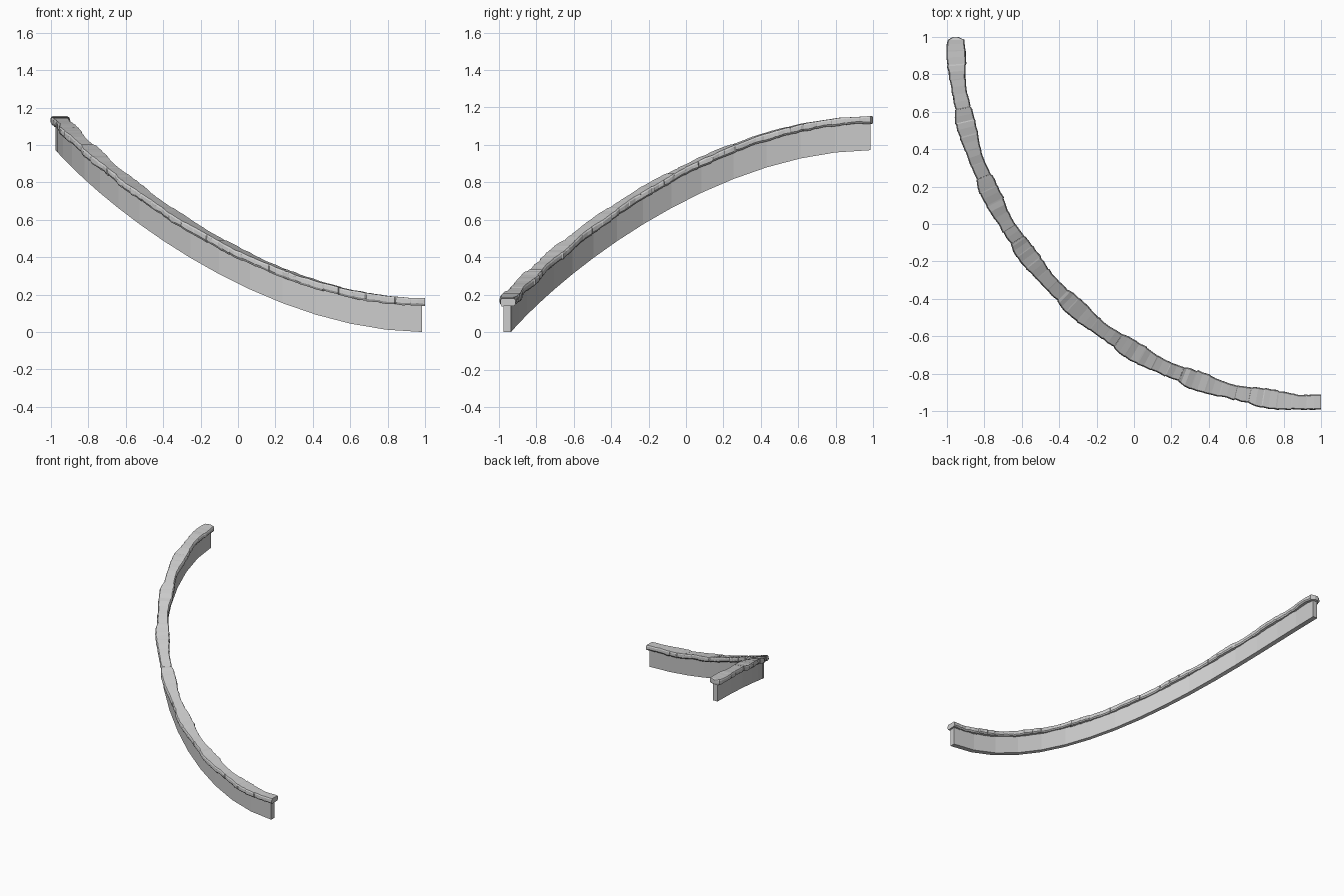
import bpy, bmesh, math, random

if "Cube" in bpy.data.objects:
    bpy.data.objects.remove(bpy.data.objects["Cube"])

random.seed(4)
R = 1.955          # centreline radius of the quarter turn, centred on (1, 1)
RISE = 0.972       # climb from one end to the other


def point(u, off, h):
    """Point on the climbing quarter turn: u along, off outward, h above base."""
    a = u * math.pi / 2
    z = RISE * (3 * u * u - 2 * u ** 3)
    return (1 - (R + off) * math.sin(a), 1 - (R + off) * math.cos(a), z + h)


def sweep(name, stations):
    """Loft closed (u, section) stations, section = list of (offset, height)."""
    bm = bmesh.new()
    rings = [[bm.verts.new(point(u, o, h)) for o, h in sec] for u, sec in stations]
    n = len(rings[0])
    for a, b in zip(rings, rings[1:]):
        for i in range(n):
            j = (i + 1) % n
            bm.faces.new((a[i], a[j], b[j], b[i]))
    bm.faces.new(rings[0][::-1])
    bm.faces.new(rings[-1])
    bmesh.ops.recalc_face_normals(bm, faces=bm.faces)
    me = bpy.data.meshes.new(name)
    bm.to_mesh(me)
    bm.free()
    ob = bpy.data.objects.new(name, me)
    bpy.context.collection.objects.link(ob)
    return ob


# Thin curved wall
N = 16
wall = [(-0.02, 0), (0.02, 0), (0.02, 0.155), (-0.02, 0.155)]
sweep("wall", [(0.005 + 0.99 * i / N, wall) for i in range(N + 1)])


def rock(out, inn, top, low):
    """Chipped slab section: flat top, rough sides, underside."""
    return [(inn + 0.007, low + 0.002), (out - 0.007, low), (out, low + 0.012),
            (out - 0.001, top - 0.009), (out - 0.006, top),
            (inn + 0.006, top), (inn + 0.001, top - 0.009), (inn, low + 0.012)]


# One rough coping slab, repeated: (position, outer edge, inner edge)
EDGES = [(0.0, .037, -.043), (.10, .041, -.043), (.19, .038, -.039), (.20, .042, -.040),
         (.31, .040, -.038), (.40, .042, -.044), (.415, .046, -.041), (.52, .047, -.047),
         (.60, .051, -.049), (.62, .049, -.054), (.72, .053, -.052), (.80, .051, -.055),
         (.815, .055, -.051), (.90, .050, -.051), (.96, .045, -.049), (.998, .040, -.044)]
COUNT = 8
for k in range(COUNT):
    stations = []
    for t, out, inn in EDGES:
        if k == COUNT - 1 and t > 0.81:          # pointed upper end
            f = (t - 0.81) / 0.188
            out, inn = (out - .004, inn) if f < 0.85 else (.014, -.016)
        j = lambda s: random.uniform(-s, s)
        sec = rock(out + j(.002), inn + j(.002), 0.181 + j(.002), 0.140 + j(.003))
        u = (k + (1.0 if t > .99 and k == COUNT - 1 else t)) / COUNT
        stations.append((u, sec))
    sweep("coping_stone_%d" % (k + 1), stations)
